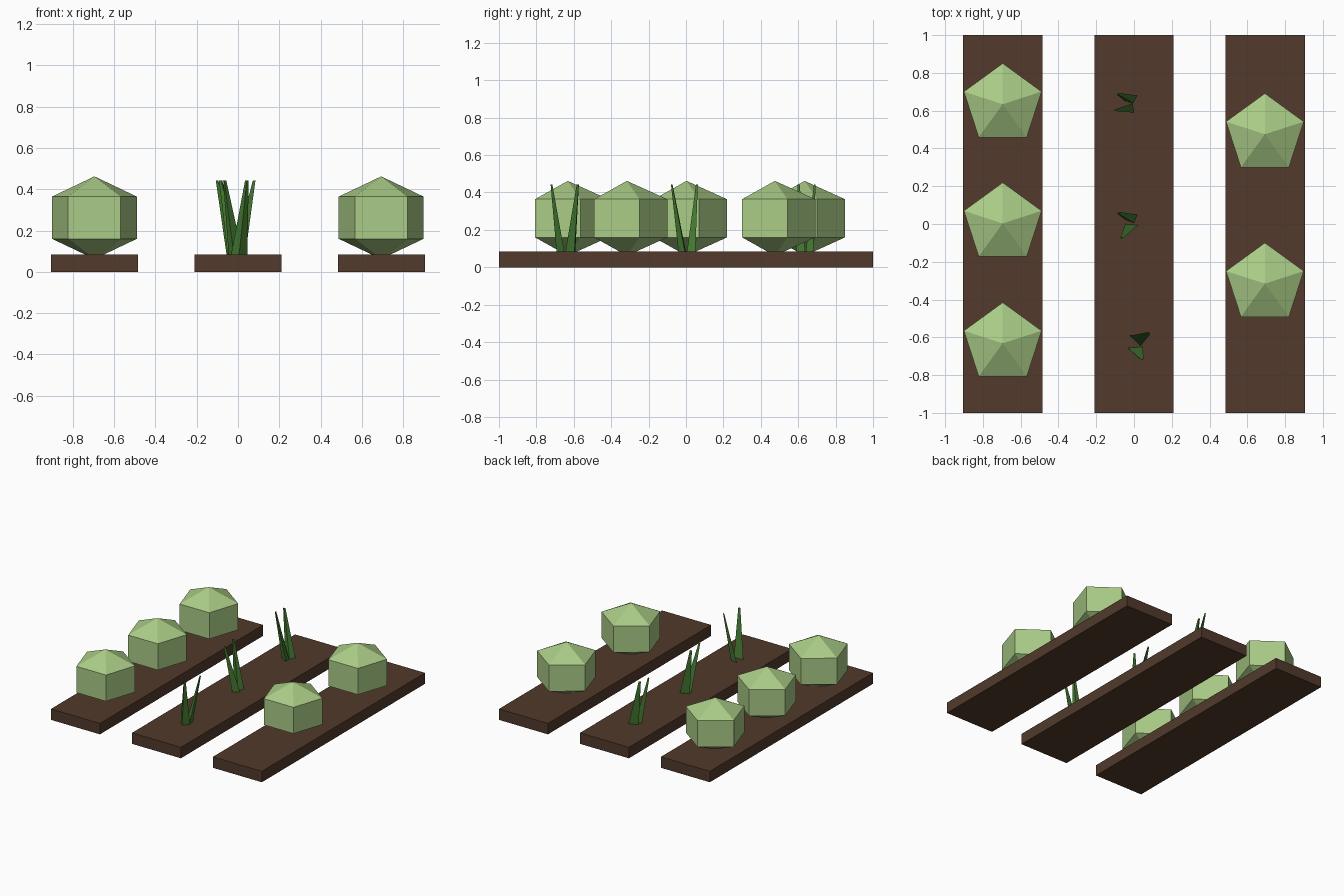
import bpy, math
from math import sin, cos, pi

if "Cube" in bpy.data.objects:
    bpy.data.objects.remove(bpy.data.objects["Cube"])


def material(name, rgb):
    m = bpy.data.materials.new(name)
    m.diffuse_color = (*rgb, 1)
    m.use_nodes = True
    m.node_tree.nodes["Principled BSDF"].inputs["Base Color"].default_value = m.diffuse_color
    return m


SOIL = material("soil", (0.085, 0.042, 0.025))
LEAF = material("pale_leaf", (0.40, 0.60, 0.24))
BLADE = material("dark_leaf", (0.055, 0.19, 0.03))


def mesh_object(name, verts, faces, mat):
    me = bpy.data.meshes.new(name)
    me.from_pydata(verts, [], faces)
    me.materials.append(mat)
    ob = bpy.data.objects.new(name, me)
    bpy.context.collection.objects.link(ob)
    return ob


def bed(name, x):
    bpy.ops.mesh.primitive_cube_add(size=1, location=(x, 0, 0.0425))
    ob = bpy.context.object
    ob.name = name
    ob.scale = (0.42, 2, 0.085)
    ob.data.materials.append(SOIL)


def cabbage(name, x, y):
    # five-sided ball: two rings and two poles, one corner towards +y
    n, r = 5, 0.2165
    verts = [(r * sin(2 * pi * i / n), r * cos(2 * pi * i / n), z)
             for z in (0.16, 0.364) for i in range(n)]
    verts += [(0, 0, 0.062), (0, 0, 0.462)]
    faces = []
    for i in range(n):
        j = (i + 1) % n
        faces += [(j, i, n + i, n + j), (i, j, 2 * n), (n + j, n + i, 2 * n + 1)]
    ob = mesh_object(name, verts, faces, LEAF)
    ob.location = (x, y, 0)


def blade(name, base, tip):
    # three-sided spike leaning from its base triangle to a small tip
    area = sum(base[i][0] * base[(i + 1) % 3][1] - base[(i + 1) % 3][0] * base[i][1]
               for i in range(3))
    if area < 0:
        base = base[::-1]
    cx, cy = (sum(p[k] for p in base) / 3 for k in (0, 1))
    s = 0.22
    bottom = [(x, y, 0.08) for x, y in base]
    top = [(tip[0] + s * (x - cx), tip[1] + s * (y - cy), 0.443) for x, y in base]
    faces = [(2, 1, 0), (3, 4, 5)]
    faces += [(i, (i + 1) % 3, (i + 1) % 3 + 3, i + 3) for i in range(3)]
    mesh_object(name, bottom + top, faces, BLADE)


# Soil beds
for name, x in (("left_bed", -0.695), ("middle_bed", 0), ("right_bed", 0.695)):
    bed(name, x)

# Cabbages on the outer beds
for i, (x, y) in enumerate([(-0.695, 0.634), (-0.695, 0.003), (-0.695, -0.632),
                            (0.693, 0.475), (0.693, -0.316)]):
    cabbage(f"cabbage_{i + 1}", x, y)

# Three clumps of two leaning blades on the middle bed
blades = [
    (((0.018, 0.68), (-0.005, 0.64), (-0.05, 0.652)), (-0.085, 0.688)),
    (((0.0, 0.59), (-0.008, 0.638), (-0.055, 0.62)), (-0.1, 0.603)),
    (((0.018, 0.05), (0.0, 0.005), (-0.05, 0.025)), (-0.083, 0.058)),
    (((0.023, -0.005), (-0.045, 0.0), (-0.02, -0.04)), (-0.065, -0.075)),
    (((-0.022, -0.592), (0.035, -0.645), (0.03, -0.597)), (0.08, -0.577)),
    (((-0.034, -0.655), (0.045, -0.65), (0.005, -0.692)), (0.043, -0.718)),
]
for i, (base, tip) in enumerate(blades):
    blade(f"leaf_blade_{i + 1}", base, tip)
